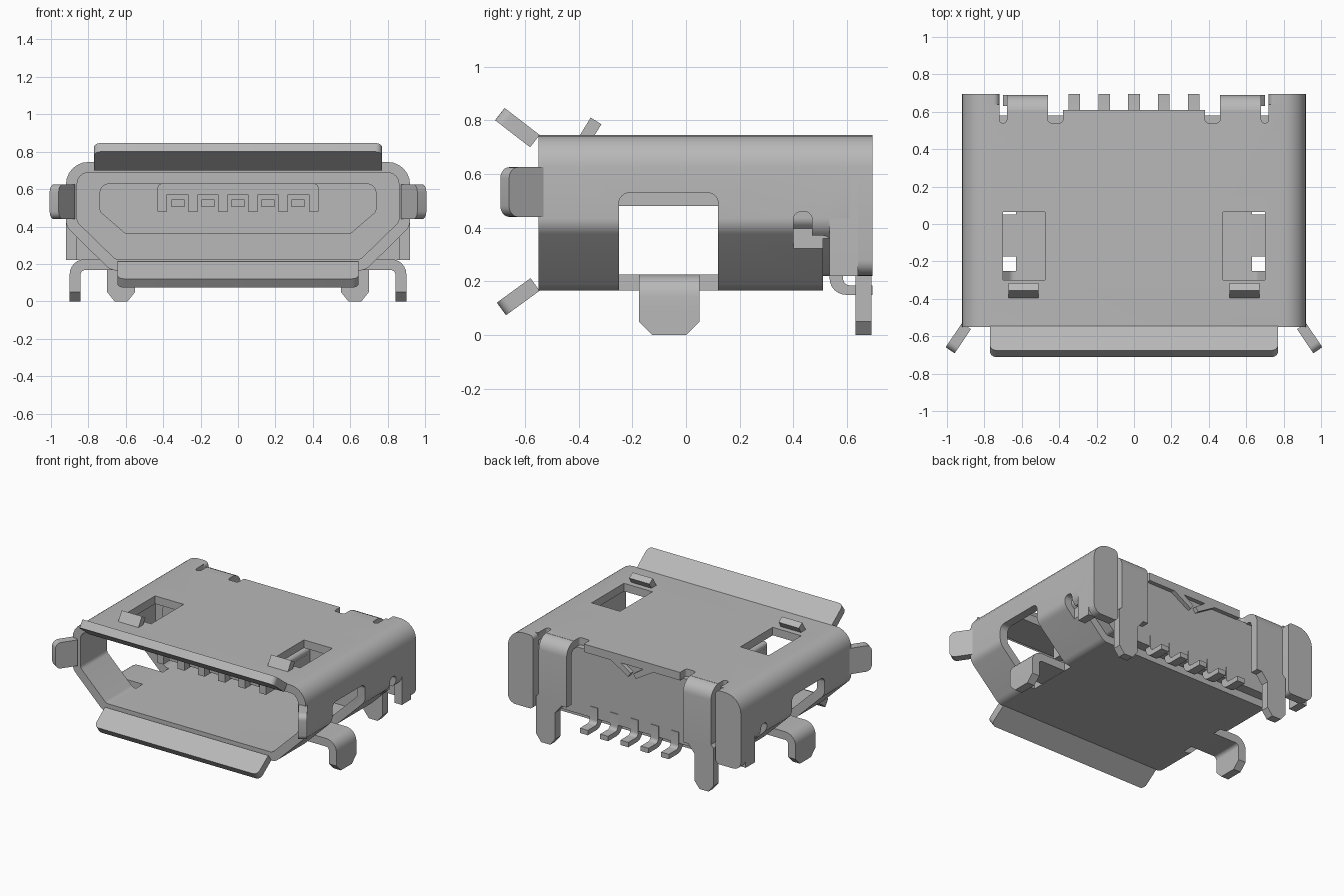
import bpy, bmesh, math
from mathutils import Vector as V

if "Cube" in bpy.data.objects:
    bpy.data.objects.remove(bpy.data.objects["Cube"])

steel = bpy.data.materials.new("plated steel grey")
steel.use_nodes = True
GREY = (0.48, 0.48, 0.48, 1)
steel.diffuse_color = GREY
steel.node_tree.nodes["Principled BSDF"].inputs["Base Color"].default_value = GREY

X, Y, Z = V((1, 0, 0)), V((0, 1, 0)), V((0, 0, 1))
ZERO = V((0, 0, 0))


def fillet(corners, seg=6):
    """Round polygon corners given as (a, b) or (a, b, radius)."""
    out, n = [], len(corners)
    for i, c in enumerate(corners):
        p = V(c[:2])
        r = c[2] if len(c) > 2 else 0
        if r == 0:
            out.append(p)
            continue
        d0 = (V(corners[i - 1][:2]) - p).normalized()
        d1 = (V(corners[(i + 1) % n][:2]) - p).normalized()
        half = d0.angle(d1) / 2
        centre = p + (d0 + d1).normalized() * (r / math.sin(half))
        a = p + d0 * (r / math.tan(half)) - centre
        b = p + d1 * (r / math.tan(half)) - centre
        a0 = math.atan2(a.y, a.x)
        sweep = (math.atan2(b.y, b.x) - a0 + math.pi) % (2 * math.pi) - math.pi
        for k in range(seg + 1):
            t = a0 + sweep * k / seg
            out.append(centre + V((math.cos(t), math.sin(t))) * r)
    return out


def prism(name, corners, u, v, w, lo, hi, origin=ZERO, side=1):
    """Extrude an outline drawn in the u/v plane along w from lo to hi."""
    bm = bmesh.new()
    pts = [origin + u * p.x + v * p.y for p in fillet(corners)]
    rings = []
    for d in (lo, hi):
        ring = []
        for p in pts:
            q = p + w * d
            ring.append(bm.verts.new((q.x * side, q.y, q.z)))
        rings.append(ring)
    bm.faces.new(rings[0])
    bm.faces.new(rings[1])
    for i in range(len(pts)):
        j = (i + 1) % len(pts)
        bm.faces.new((rings[0][i], rings[0][j], rings[1][j], rings[1][i]))
    bmesh.ops.recalc_face_normals(bm, faces=bm.faces)
    me = bpy.data.meshes.new(name)
    bm.to_mesh(me)
    bm.free()
    me.materials.append(steel)
    ob = bpy.data.objects.new(name, me)
    bpy.context.collection.objects.link(ob)
    return ob


def rect(a0, a1, b0, b1, r=0):
    return [(a0, b0, r), (a1, b0, r), (a1, b1, r), (a0, b1, r)]


def box(name, x0, x1, y0, y1, z0, z1, side=1, r=0):
    return prism(name, rect(x0, x1, z0, z1, r), X, Z, Y, y0, y1, side=side)


def activate(ob):
    bpy.ops.object.select_all(action='DESELECT')
    ob.select_set(True)
    bpy.context.view_layer.objects.active = ob


def cut(ob, cutter):
    mod = ob.modifiers.new("cut", 'BOOLEAN')
    mod.operation, mod.solver, mod.object = 'DIFFERENCE', 'EXACT', cutter
    activate(ob)
    bpy.ops.object.modifier_apply(modifier=mod.name)
    bpy.data.objects.remove(cutter)


def mirrored(half):
    return half + [(-c[0],) + tuple(c[1:]) for c in reversed(half)]


# Shell: folded sheet tube with slanted lower corners
outer = mirrored([(0.92, 0.745, 0.12), (0.92, 0.40, 0.08), (0.68, 0.165, 0.08)])
inner = mirrored([(0.86, 0.688, 0.06), (0.86, 0.425, 0.04), (0.655, 0.225, 0.04)])
shell = prism("shell", outer, X, Z, Y, -0.55, 0.61)
cut(shell, prism("shell_bore", inner, X, Z, Y, -1, 1))
cut(shell, box("rear_bottom_cut", -1, 1, 0.51, 0.8, 0.1, 0.36))
for s in (1, -1):
    # side window, top opening, rear reliefs and small side slot
    cut(shell, prism("window_cut", [(-0.25, 0.1), (0.12, 0.1), (0.12, 0.53, 0.04),
                                    (-0.25, 0.53, 0.04)], Y, Z, X, 0.63, 1, side=s))
    cut(shell, box("top_cut", 0.475, 0.70, -0.30, 0.065, 0.65, 0.8, s))
    for x0, x1 in ((0.38, 0.46), (0.68, 0.72)):
        cut(shell, prism("relief_cut", [(x0, 0.54, 0.019), (x1, 0.54, 0.019),
                                        (x1, 0.7), (x0, 0.7)], X, Y, Z, 0.65, 0.8, side=s))
    cut(shell, prism("slot_cut", [(0.40, 0.25), (0.54, 0.25), (0.54, 0.37, 0.03),
                                  (0.47, 0.37), (0.47, 0.46, 0.03), (0.40, 0.46, 0.03)],
                     Y, Z, X, 0.84, 1, side=s))

# Flared guide flaps around the mouth
d = V((0, -0.79, 0.61)).normalized()
prism("top_flap", [(-0.77, 0), (-0.77, 0.165, 0.035), (0.77, 0.165, 0.035), (0.77, 0)],
      X, d, V((0, -d.z, d.y)), 0, 0.058, V((0, -0.545, 0.745)))
d = V((0, -0.81, -0.59)).normalized()
prism("bottom_flap", [(-0.645, 0), (-0.645, 0.155, 0.035), (0.645, 0.155, 0.035), (0.645, 0)],
      X, d, V((0, d.z, -d.y)), 0, 0.058, V((0, -0.545, 0.165)))
d = V((0.56, -0.83, 0))
for s in (1, -1):
    prism("side_flap", [(0.44, 0), (0.44, 0.155, 0.04), (0.625, 0.155, 0.04), (0.625, 0)],
          Z, d, V((d.y, -d.x, 0)), 0, 0.058, V((0.92, -0.53, 0)), s)

for s in (1, -1):
    # Spring latch tips poking through the top, with the spring arm below
    prism("latch_tip", [(-0.41, 0.72), (-0.355, 0.81), (-0.315, 0.785), (-0.355, 0.72)],
          Y, Z, X, 0.51, 0.67, side=s)

    # Side mounting leg: out from the floor, then down
    prism("side_leg_bend", [(0.58, 0.225), (0.90, 0.225, 0.08), (0.90, 0.08), (0.842, 0.08),
                            (0.842, 0.167, 0.025), (0.58, 0.167)], X, Z, Y, -0.175, 0.05, side=s)
    prism("side_leg_foot", [(-0.175, 0.08), (-0.175, 0.05), (-0.125, 0), (0, 0),
                            (0.05, 0.05), (0.05, 0.08)], Y, Z, X, 0.842, 0.90, side=s)

    # Rear mounting leg: folds over the back edge and steps outwards
    prism("rear_leg_fold", [(0.55, 0.745), (0.69, 0.745, 0.09), (0.69, 0.30), (0.632, 0.30),
                            (0.632, 0.688, 0.035), (0.55, 0.688)], Y, Z, X, 0.46, 0.68, side=s)
    prism("rear_leg_foot", [(0.46, 0.30), (0.50, 0.30), (0.55, 0.24), (0.55, 0.05), (0.59, 0),
                            (0.66, 0), (0.70, 0.05), (0.70, 0.32), (0.68, 0.34), (0.46, 0.34)],
          X, Z, Y, 0.632, 0.69, side=s)

    # Rear corner wing: wrapped side wall closed by a back plate
    prism("wing_wall", [(0.72, 0.745), (0.92, 0.745, 0.12), (0.92, 0.22), (0.862, 0.22),
                        (0.862, 0.688, 0.06), (0.72, 0.688)], X, Z, Y, 0.535, 0.64, side=s)
    prism("wing_back", [(0.72, 0.745, 0.03), (0.92, 0.745, 0.12), (0.92, 0.22, 0.06),
                        (0.72, 0.22, 0.03)], X, Z, Y, 0.63, 0.695, side=s)

    # Slanted retaining tabs in the middle of the back edge
    prism("rear_tab", [(0.30, 0.745), (0.17, 0.745), (0.01, 0.635), (0.03, 0.605),
                       (0.19, 0.70), (0.30, 0.70)], X, Z, Y, 0.57, 0.61, side=s)

# Insulating housing with a raised front face
prism("housing", mirrored([(0.865, 0.693, 0.06), (0.865, 0.42, 0.04), (0.658, 0.22, 0.04)]),
      X, Z, Y, 0.30, 0.58)
prism("housing_face", mirrored([(0.74, 0.63, 0.05), (0.74, 0.48, 0.03), (0.60, 0.36, 0.02)]),
      X, Z, Y, 0.20, 0.32)

# Contact tongue with dividers
box("tongue", -0.43, 0.43, -0.30, 0.35, 0.57, 0.63, r=0.025)
for x, w in ((-0.405, 0.025), (-0.24, 0.027), (-0.08, 0.027),
             (0.08, 0.027), (0.24, 0.027), (0.405, 0.025)):
    box("tongue_divider", x - w, x + w, -0.30, 0.35, 0.48, 0.59)

# Five contacts with bent solder tails
for i in range(-2, 3):
    x = 0.16 * i
    box("contact_blade", x - 0.035, x + 0.035, -0.27, 0.35, 0.505, 0.545)
    prism("solder_tail", [(0.535, 0.30), (0.535, 0.15, 0.06), (0.695, 0.15), (0.695, 0.185),
                          (0.585, 0.185, 0.025), (0.585, 0.30)], Y, Z, X, x - 0.031, x + 0.031)

# Smooth the rounded bends, keep sheet edges crisp
for ob in list(bpy.context.scene.objects):
    if ob.type == 'MESH' and ob.data.materials and ob.data.materials[0] == steel:
        activate(ob)
        bpy.ops.object.shade_smooth_by_angle(angle=math.radians(30))
